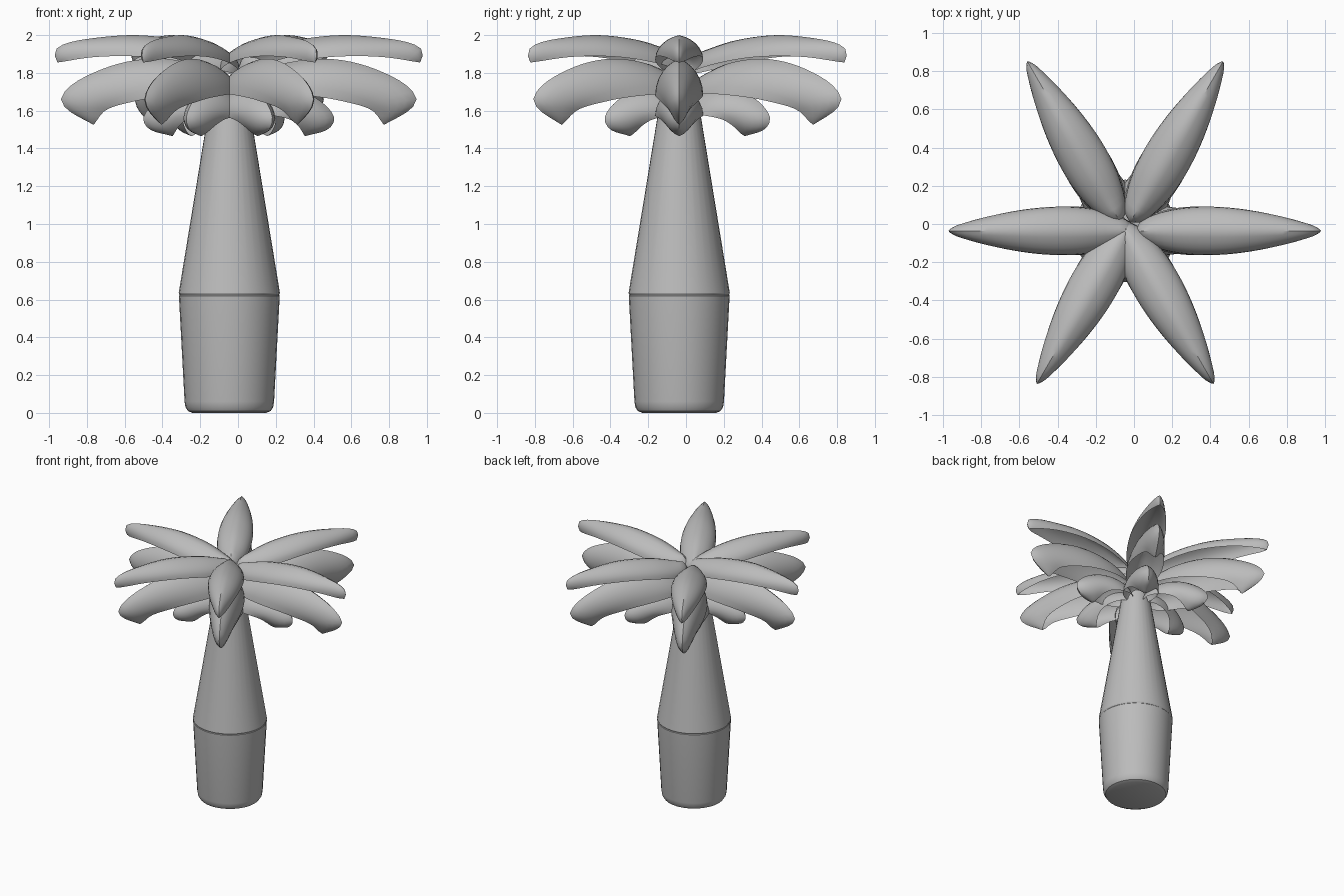
import bpy, bmesh, math
from mathutils import Vector, Matrix
from mathutils.geometry import interpolate_bezier

cube = bpy.data.objects.get("Cube")
if cube:
    bpy.data.objects.remove(cube, do_unlink=True)

HUB = Vector((-0.046, -0.036, 0))
SHIFT = 0.05      # leaf pairs sit slightly off the hub

grey = bpy.data.materials.new("plain_grey")
grey.use_nodes = True
grey.diffuse_color = (0.5, 0.5, 0.5, 1)
grey.node_tree.nodes["Principled BSDF"].inputs["Base Color"].default_value = (0.5, 0.5, 0.5, 1)


def finish(name, bm, angle):
    mesh = bpy.data.meshes.new(name)
    bm.to_mesh(mesh)
    bm.free()
    mesh.materials.append(grey)
    ob = bpy.data.objects.new(name, mesh)
    bpy.context.collection.objects.link(ob)
    bpy.ops.object.select_all(action='DESELECT')
    ob.select_set(True)
    bpy.context.view_layer.objects.active = ob
    bpy.ops.object.shade_smooth_by_angle(angle=math.radians(angle))
    return ob


def lathe(name, profile, sides=32):
    """Turn a radius/height profile about the trunk axis."""
    bm = bmesh.new()
    verts = [bm.verts.new((r, 0, z)) for r, z in profile]
    edges = [bm.edges.new(p) for p in zip(verts, verts[1:])]
    bmesh.ops.spin(bm, geom=verts + edges, cent=(0, 0, 0), axis=(0, 0, 1),
                   angle=math.tau, steps=sides, use_duplicate=False)
    bmesh.ops.remove_doubles(bm, verts=bm.verts, dist=1e-4)
    bmesh.ops.recalc_face_normals(bm, faces=bm.faces)
    bmesh.ops.translate(bm, verts=bm.verts, vec=HUB)
    return finish(name, bm, 30)


def resample(points, count):
    """Smooth curve through the points, at even arc length."""
    pts = [Vector((r, 0, z)) for r, z in points]
    pts = [2 * pts[0] - pts[1]] + pts + [2 * pts[-1] - pts[-2]]
    fine = []
    for a, b, c, d in zip(pts, pts[1:], pts[2:], pts[3:]):
        fine += interpolate_bezier(b, b + (c - a) / 6, c - (d - b) / 6, c, 12)[:-1]
    fine.append(pts[-2])
    dist = [0]
    for p, q in zip(fine, fine[1:]):
        dist.append(dist[-1] + (q - p).length)
    out, k = [], 0
    for i in range(count + 1):
        goal = dist[-1] * i / count
        while k < len(fine) - 2 and dist[k + 1] < goal:
            k += 1
        f = (goal - dist[k]) / (dist[k + 1] - dist[k])
        out.append(fine[k].lerp(fine[k + 1], f))
    return out


def leaf(name, ridge, edge, half_width, angle, shift, steps=28, across=6):
    """Arched blade: a creased ridge with two halves drooping to the edges."""
    bm = bmesh.new()
    rows = []
    for i, (top, low) in enumerate(zip(resample(ridge, steps), resample(edge, steps))):
        t = i / steps
        w = half_width * max(math.sin(math.pi * t ** 0.75), 0) ** 0.7
        row = []
        for j in range(-across, across + 1):
            s = abs(j) / across * math.pi / 2
            drop = 0.35 * abs(j) / across + 0.65 * (1 - math.cos(s))
            p = top.lerp(low, drop)
            p.y = math.copysign(w * math.sin(s), j)
            row.append(bm.verts.new(p))
        rows.append(row)
    for a, b in zip(rows, rows[1:]):
        for j in range(2 * across):
            bm.faces.new((a[j], b[j], b[j + 1], a[j + 1]))
    bmesh.ops.remove_doubles(bm, verts=bm.verts, dist=1e-4)
    bmesh.ops.translate(bm, verts=bm.verts, vec=(shift, 0, 0))
    bmesh.ops.rotate(bm, verts=bm.verts, cent=(0, 0, 0), matrix=Matrix.Rotation(angle, 3, 'Z'))
    bmesh.ops.translate(bm, verts=bm.verts, vec=HUB)
    return finish(name, bm, 40)


# Trunk: a rounded base and a tapered upper part
lathe("trunk_base", [(0, 0), (0.195, 0), (0.219, 0.01), (0.232, 0.03), (0.237, 0.06),
                     (0.267, 0.62), (0.262, 0.627), (0, 0.627)])
lathe("trunk_top", [(0, 0.62), (0.262, 0.62), (0.268, 0.635), (0.1, 1.66), (0, 1.66)])

# Three tiers of leaves: ridge and edge curves as (radius, height)
TIERS = {
    "upper": ([(0, 1.83), (0.03, 1.89), (0.11, 1.92), (0.3, 1.973), (0.55, 2.0),
               (0.8, 1.98), (0.93, 1.95), (0.975, 1.91), (0.96, 1.855)],
              [(0, 1.79), (0.25, 1.85), (0.5, 1.885), (0.75, 1.885), (0.96, 1.855)]),
    "middle": ([(0, 1.71), (0.03, 1.75), (0.1, 1.79), (0.25, 1.85), (0.45, 1.875),
                (0.65, 1.845), (0.85, 1.76), (0.94, 1.67), (0.9, 1.6), (0.768, 1.525)],
               [(0, 1.69), (0.2, 1.69), (0.4, 1.675), (0.55, 1.65), (0.7, 1.605), (0.768, 1.525)]),
    "lower": ([(0, 1.6), (0.03, 1.65), (0.1, 1.7), (0.2, 1.725), (0.32, 1.71),
               (0.44, 1.645), (0.505, 1.565), (0.47, 1.5), (0.35, 1.465)],
              [(0, 1.58), (0.12, 1.58), (0.25, 1.56), (0.31, 1.525), (0.35, 1.465)]),
}
for tier, (ridge, edge) in TIERS.items():
    for k in range(6):
        leaf(f"{tier}_leaf_{k + 1}", ridge, edge, 0.127, k * math.pi / 3,
             SHIFT if k < 3 else -SHIFT)
